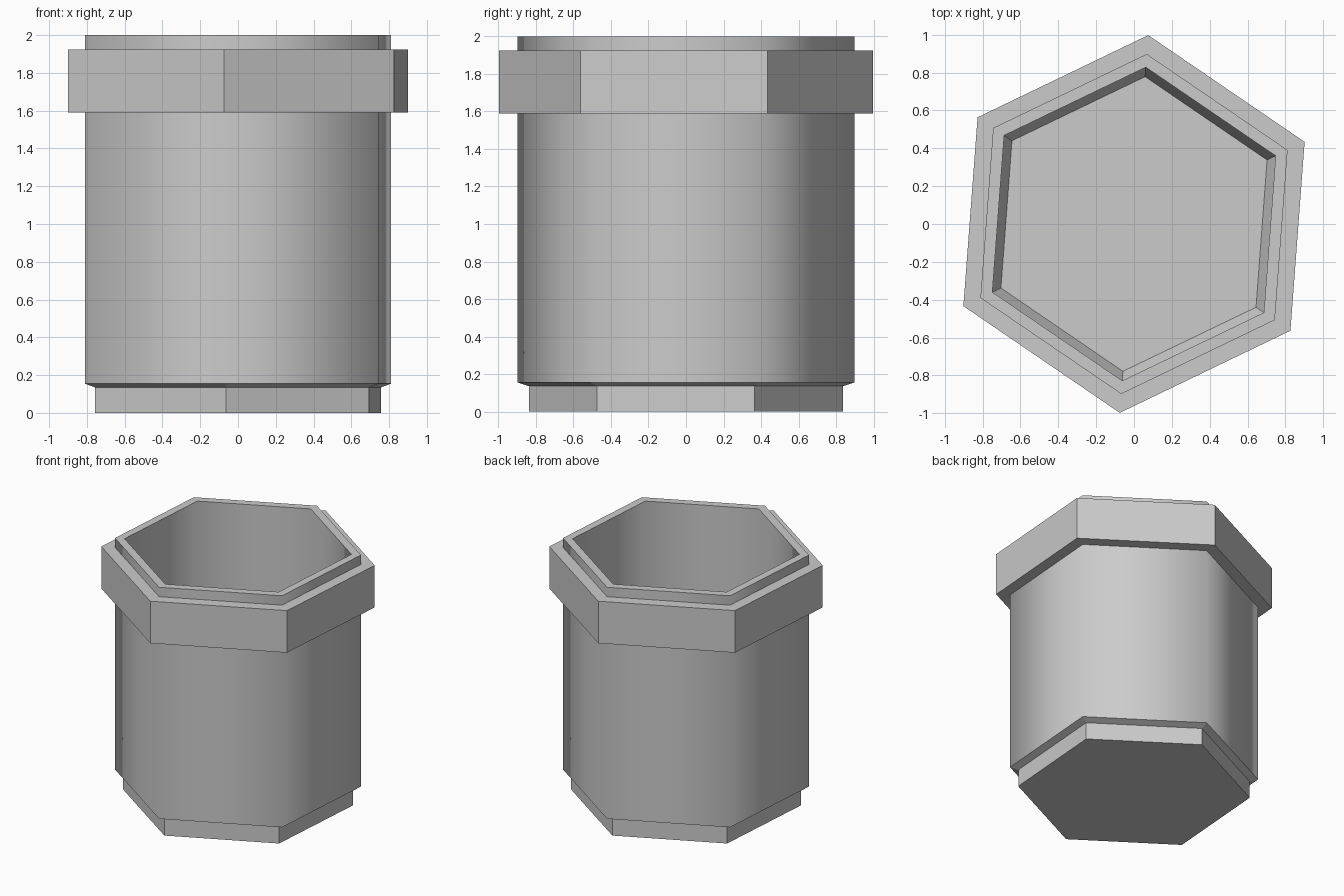
import bpy
import bmesh
from math import cos, sin, radians

SIDES = 6
TURN = radians(25.7)

old = bpy.data.objects.get("Cube")
if old:
    bpy.data.objects.remove(old, do_unlink=True)

grey = bpy.data.materials.new("plain grey")
grey.use_nodes = True
colour = (0.6, 0.6, 0.6, 1)
grey.diffuse_color = colour
grey.node_tree.nodes["Principled BSDF"].inputs["Base Color"].default_value = colour


def hex_loft(name, profile, smooth_bands=(), closed=False):
    """Sweep (radius, height) points around a hexagon; cap or join the ends."""
    bm = bmesh.new()
    rings = []
    for r, z in profile:
        angles = [TURN + radians(360 / SIDES) * i for i in range(SIDES)]
        rings.append([bm.verts.new((r * cos(a), r * sin(a), z)) for a in angles])

    count = len(rings)
    for band in range(count if closed else count - 1):
        lower, upper = rings[band], rings[(band + 1) % count]
        for i in range(SIDES):
            j = (i + 1) % SIDES
            face = bm.faces.new((lower[i], lower[j], upper[j], upper[i]))
            face.smooth = band in smooth_bands
    if not closed:
        bm.faces.new(rings[0])
        bm.faces.new(rings[-1])
    bmesh.ops.recalc_face_normals(bm, faces=bm.faces)

    # Only the upright corners inside a smooth band stay soft
    for edge in bm.edges:
        edge.smooth = all(f.smooth for f in edge.link_faces)

    mesh = bpy.data.meshes.new(name)
    bm.to_mesh(mesh)
    bm.free()
    mesh.materials.append(grey)
    obj = bpy.data.objects.new(name, mesh)
    bpy.context.collection.objects.link(obj)
    return obj


# Cup: foot, bevelled step, soft outer wall, rim, soft inner wall, tapered floor
hex_loft("hexagonal_cup", [
    (0.84, 0), (0.84, 0.135),
    (0.90, 0.155), (0.90, 2.0),
    (0.83, 2.0), (0.83, 0.155),
    (0.78, 0.06),
], smooth_bands=(2, 4))

# Collar: crisp band wrapped around the top of the cup
hex_loft("collar", [
    (0.88, 1.59), (1.0, 1.59), (1.0, 1.925), (0.88, 1.925),
], closed=True)
